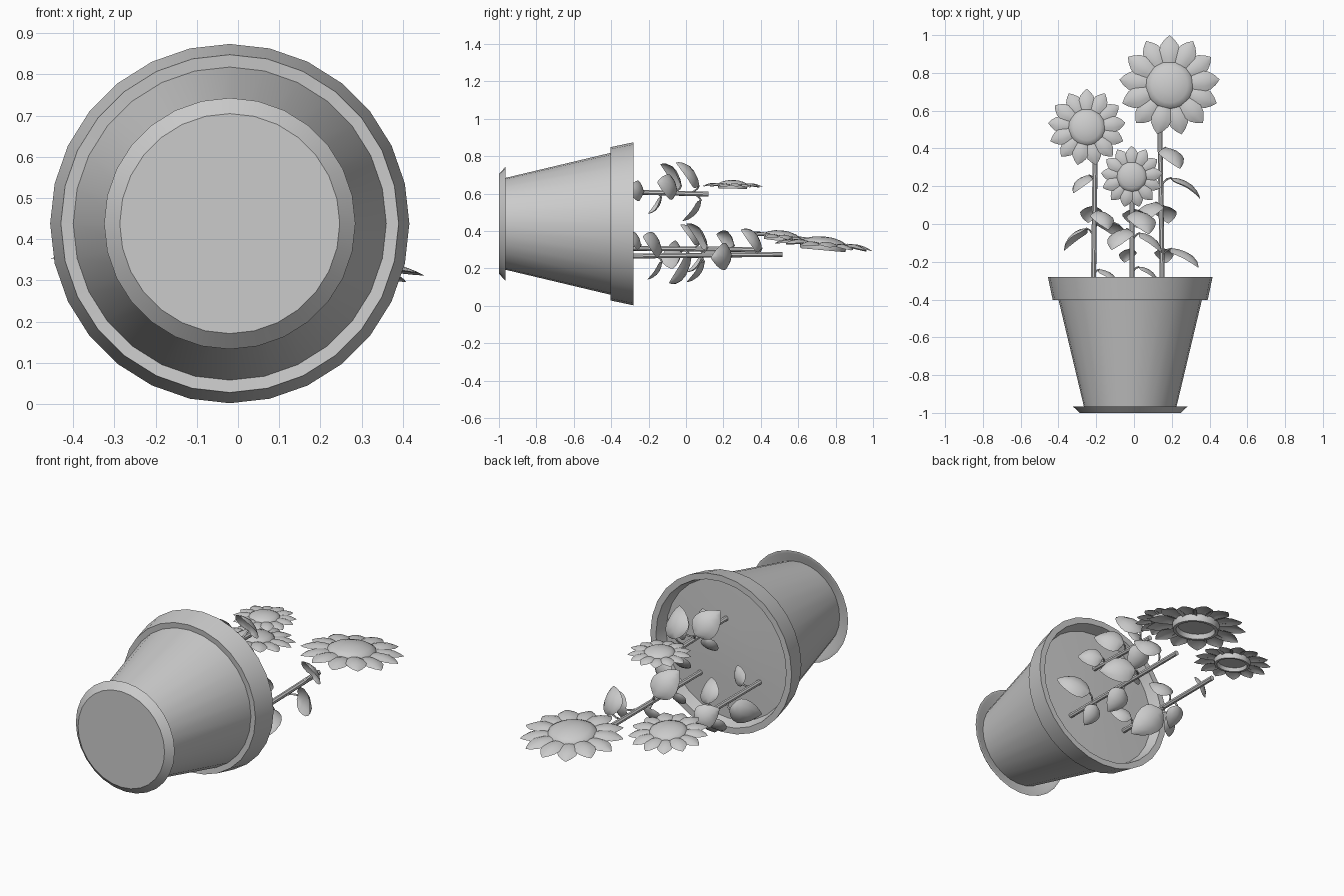
import bpy, bmesh, math
from mathutils import Vector, Matrix

if "Cube" in bpy.data.objects:
    bpy.data.objects.remove(bpy.data.objects["Cube"])

CX, CZ = -0.02, 0.438          # pot axis runs along y through here


def finish(bm, name, loc=(0, 0, 0), rot_x=0.0, angle=35, recalc=True):
    if recalc:
        bmesh.ops.recalc_face_normals(bm, faces=bm.faces)
    me = bpy.data.meshes.new(name)
    bm.to_mesh(me)
    bm.free()
    ob = bpy.data.objects.new(name, me)
    bpy.context.collection.objects.link(ob)
    ob.location = loc
    ob.rotation_euler = (rot_x, 0, 0)
    bpy.ops.object.select_all(action='DESELECT')
    ob.select_set(True)
    bpy.context.view_layer.objects.active = ob
    bpy.ops.object.shade_smooth_by_angle(angle=math.radians(angle))
    return ob


def lathe(bm, profile, seg):
    rings = []
    for r, h in profile:
        if r == 0:
            rings.append([bm.verts.new((0, 0, h))])
        else:
            rings.append([bm.verts.new((r * math.cos(2 * math.pi * i / seg),
                                        r * math.sin(2 * math.pi * i / seg), h))
                          for i in range(seg)])
    for a, b in zip(rings, rings[1:]):
        for i in range(seg):
            j = (i + 1) % seg
            quad = [a[i % len(a)], a[j % len(a)], b[j % len(b)], b[i % len(b)]]
            bm.faces.new(list(dict.fromkeys(quad)))


def turned(name, profile, seg=28):
    bm = bmesh.new()
    lathe(bm, profile, seg)
    return finish(bm, name, (CX, 0, CZ), -math.pi / 2)


def tube(bm, pts, radius, seg=8):
    rings = []
    for k, p in enumerate(pts):
        d = (pts[min(k + 1, len(pts) - 1)] - pts[max(k - 1, 0)]).normalized()
        side = d.cross(Vector((0.31, 0.2, 0.93))).normalized()
        up = d.cross(side)
        rings.append([bm.verts.new(p + radius * (side * math.cos(2 * math.pi * i / seg)
                                                 + up * math.sin(2 * math.pi * i / seg)))
                      for i in range(seg)])
    for a, b in zip(rings, rings[1:]):
        for i in range(seg):
            j = (i + 1) % seg
            bm.faces.new((a[i], a[j], b[j], b[i]))
    bm.faces.new(rings[0][::-1])
    bm.faces.new(rings[-1])


def sheet(bm, rows):
    grid = [[bm.verts.new(p) for p in row] for row in rows]
    for a, b in zip(grid, grid[1:]):
        for i in range(len(a) - 1):
            bm.faces.new((a[i], a[i + 1], b[i + 1], b[i]))


# Pot, saucer and soil
turned("saucer", [(0, -1), (.267, -1), (.305, -.965), (.29, -.965), (.255, -.985), (0, -.985)])
turned("pot", [(0, -.98), (.242, -.98), (.38, -.40), (.41, -.403), (.436, -.28),
               (.402, -.28), (.38, -.36)])
turned("soil", [(.388, -.345), (.3, -.342), (.15, -.338), (0, -.335)])

# Stems: start and end points
STEMS = {
    "tall": (Vector((.15, -.35, .265)), Vector((.137, .515, .275))),
    "middle": (Vector((-.215, -.35, .308)), Vector((-.205, .40, .30))),
    "short": (Vector((-.01, -.35, .61)), Vector((-.01, .12, .597))),
}
for key, (a, b) in STEMS.items():
    bm = bmesh.new()
    tube(bm, [a, a.lerp(b, .5), b], .014)
    finish(bm, key + "_stem")


# Flower heads: domed disc, open receptacle behind, ring of pointed petals
def flower(name, loc, disc, outer, count, tilt):
    bm = bmesh.new()
    d = disc
    lathe(bm, [(0, .28 * d), (.4 * d, .25 * d), (.75 * d, .15 * d), (.95 * d, .04 * d), (d, -.06 * d),
               (.95 * d, -.3 * d), (.82 * d, -.3 * d), (.76 * d, -.1 * d), (0, -.08 * d)], 24)
    finish(bm, name + "_disc", loc, -tilt, 45)
    bm = bmesh.new()
    r0 = .8 * disc
    length = outer - r0
    half = 1.22 * math.pi * (disc + .4 * (outer - disc)) / count
    for k in range(count):
        rot = Matrix.Rotation(math.pi / 2 + 2 * math.pi * k / count, 4, 'Z')
        drop = -.04 * disc * (k % 2)
        rows = []
        for t, w in ((0, .6), (.25, .87), (.5, 1), (.7, .86), (.87, .47), (1, .03)):
            z = .08 * length * math.sin(math.pi * t) - .12 * length * t * t + drop
            rows.append([rot @ Vector((r0 + length * t, half * w * s,
                                       z - .28 * half * w * s * s))
                         for s in (-1, -.5, 0, .5, 1)])
        sheet(bm, rows)
    finish(bm, name + "_petals", loc, -tilt, 60, False)


flower("tall_flower", (.188, .735, .335), .127, .266, 13, .09)
flower("middle_flower", (-.25, .513, .375), .098, .205, 13, .12)
flower("short_flower", (-.012, .25, .65), .08, .163, 13, .02)


# Leaves: short rising stalk, then a cupped teardrop blade curling down to its tip
def leaf(name, stem, y, angle, reach, size=1.0):
    a, b = STEMS[stem]
    root = a.lerp(b, (y - a.y) / (b.y - a.y))
    ang = math.radians(angle)
    out = Vector((math.cos(ang), 0, math.sin(ang)))
    side = Vector((-math.sin(ang), 0, math.cos(ang)))
    up = Vector((0, 1, 0))
    start, rise, drop = .27 * reach, .045 * size, .13 * size

    bm = bmesh.new()
    tube(bm, [root + out * (start * t) + up * (rise * (1 - (1 - t) ** 2))
              for t in (0, .3, .6, 1)], .005, 6)
    half = .074 * size
    rows = []
    for t, w in ((0, .3), (.06, .68), (.18, .93), (.36, 1), (.56, .9), (.78, .62), (.91, .32), (1, .03)):
        phi = t * math.radians(82)
        p = root + out * (start + (reach - start) * math.sin(phi)) \
            + up * (rise - drop * (1 - math.cos(phi)))
        normal = up * math.cos(phi) + out * math.sin(phi)
        rows.append([p + side * (half * w * s) - normal * (.38 * half * w * s * s)
                     for s in (-1, -.6, 0, .6, 1)])
    sheet(bm, rows)
    finish(bm, name, angle=60, recalc=False)


# stem, height along y, direction, reach, size
LEAVES = [
    ("tall", .36, 52, .17, 1), ("tall", .2, -4, .21, 1), ("tall", -.17, 28, .22, .9),
    ("tall", .06, -75, .15, .85), ("tall", -.16, -80, .13, .7), ("tall", .07, 122, .2, 1),
    ("middle", .22, 145, .14, .85), ("middle", -.07, 200, .17, 1.05), ("middle", .03, 60, .15, .9),
    ("middle", -.02, -50, .24, 1.05), ("middle", .06, -105, .13, .8), ("middle", -.27, 30, .14, .65),
    ("short", -.07, 125, .19, 1), ("short", .02, 62, .19, 1.1), ("short", -.09, 20, .17, .95),
    ("short", .04, -80, .15, .9), ("short", -.26, 5, .14, .75), ("short", -.16, -110, .12, .65),
]
for i, spec in enumerate(LEAVES):
    leaf("%s_leaf_%d" % (spec[0], i + 1), *spec)
